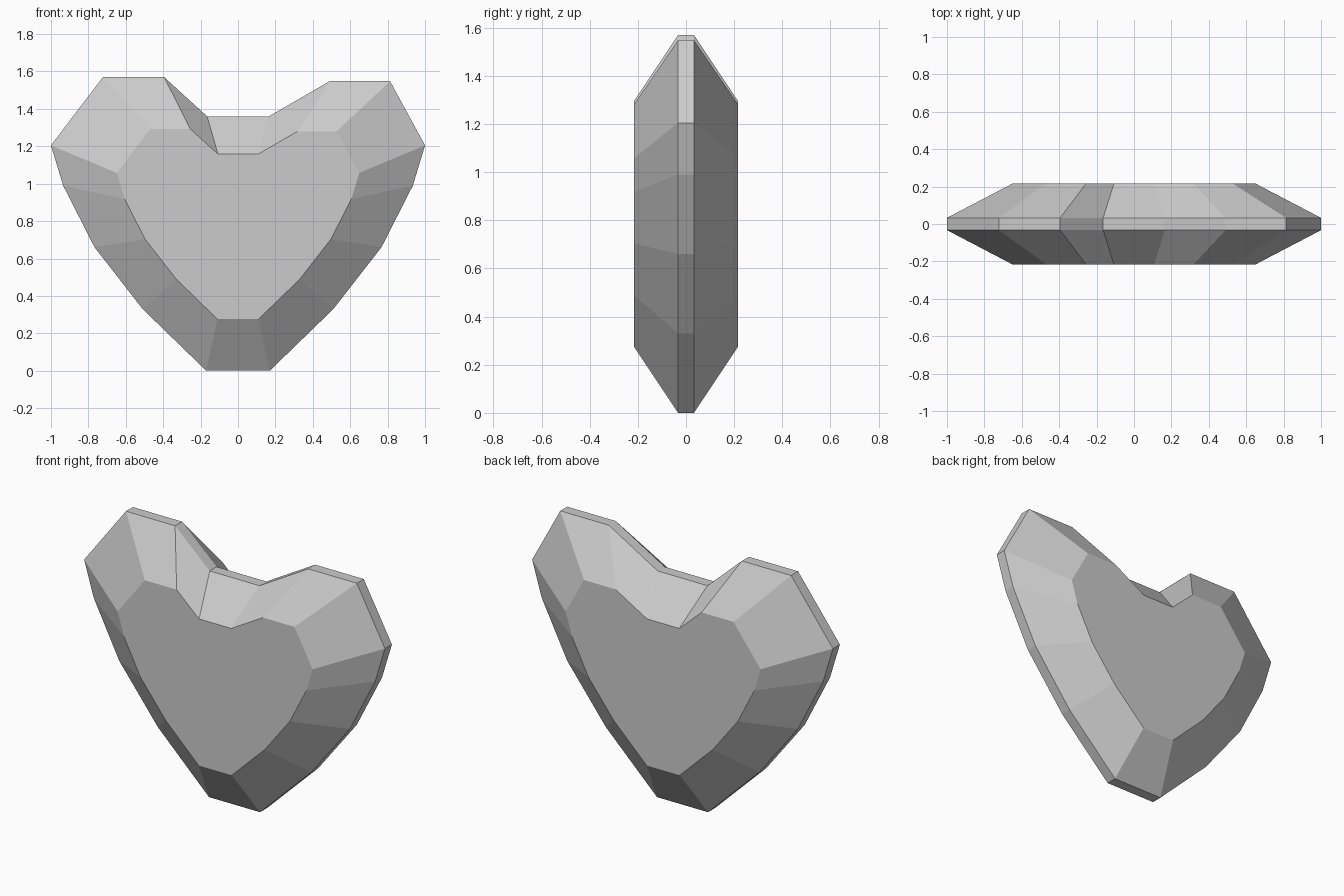
import bpy, bmesh

if "Cube" in bpy.data.objects:
    bpy.data.objects.remove(bpy.data.objects["Cube"])

# Outline of the girdle (x, z), counter-clockwise seen from the front
right_side = [(0.17, 0.0), (0.51, 0.33), (0.767, 0.66), (0.935, 0.99), (1.0, 1.205)]
lobes = [(0.813, 1.548), (0.49, 1.548), (0.165, 1.36),
         (-0.165, 1.36), (-0.395, 1.57), (-0.722, 1.57)]
outline = right_side + lobes + [(-x, z) for x, z in reversed(right_side)]

TABLE_SCALE, CENTRE_Z = 0.648, 0.785
GIRDLE_Y, TABLE_Y = 0.033, 0.217


def ring(bm, y, scale):
    """One heart-shaped loop, scaled about the heart's centre."""
    return [bm.verts.new((x * scale, y, CENTRE_Z + (z - CENTRE_Z) * scale))
            for x, z in outline]


bm = bmesh.new()
# Front table, front girdle, back girdle, back table
rings = [ring(bm, -TABLE_Y, TABLE_SCALE), ring(bm, -GIRDLE_Y, 1.0),
         ring(bm, GIRDLE_Y, 1.0), ring(bm, TABLE_Y, TABLE_SCALE)]
n = len(outline)
for a, b in zip(rings, rings[1:]):
    for i in range(n):
        j = (i + 1) % n
        bm.faces.new((a[i], b[i], b[j], a[j]))
bm.faces.new(rings[0])
bm.faces.new(rings[-1][::-1])
bmesh.ops.recalc_face_normals(bm, faces=bm.faces)

mesh = bpy.data.meshes.new("heart_gem")
bm.to_mesh(mesh)
bm.free()
bpy.context.collection.objects.link(bpy.data.objects.new("heart_gem", mesh))
